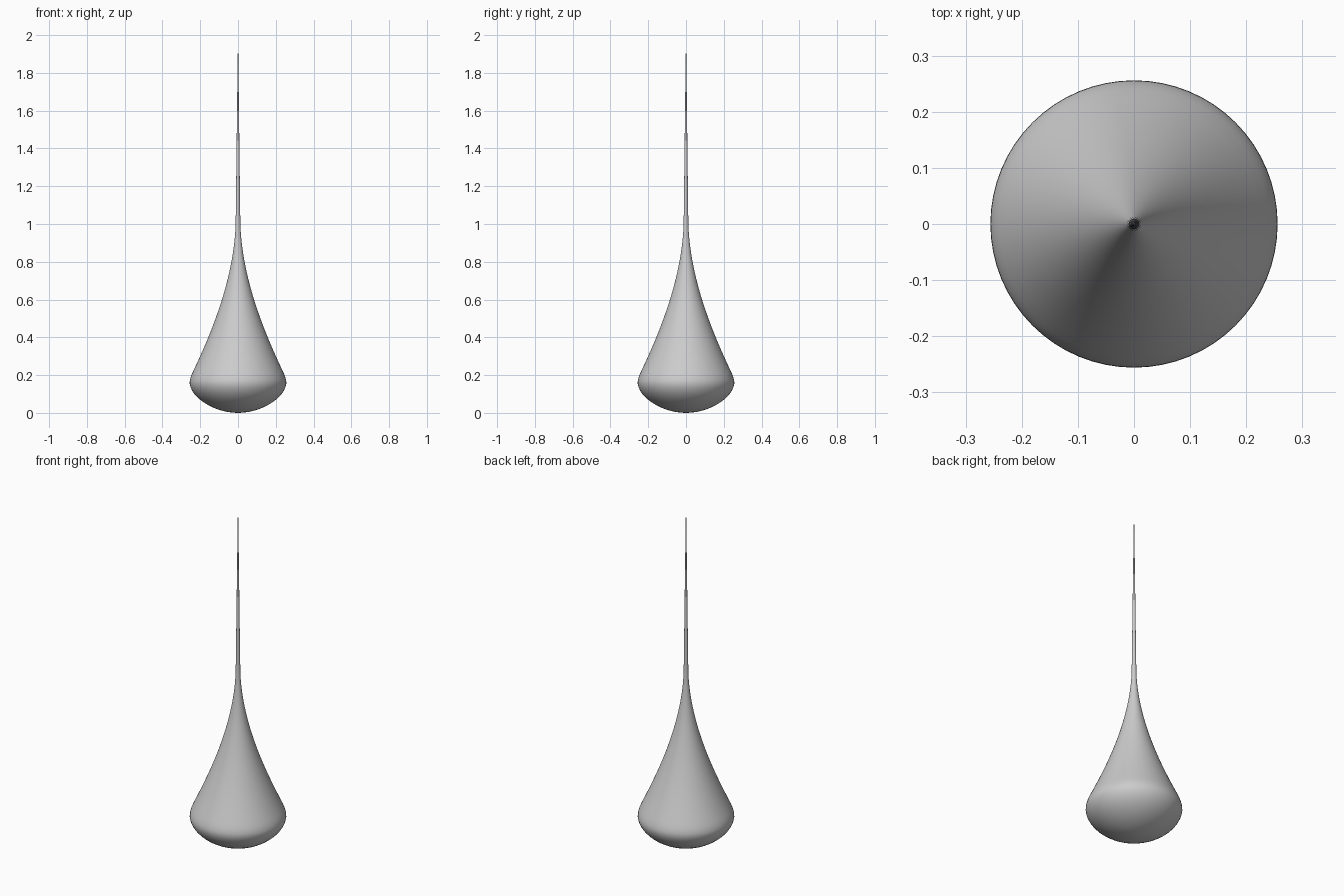
import bpy, bmesh, math
from mathutils import Vector
from mathutils.geometry import interpolate_bezier

if "Cube" in bpy.data.objects:
    bpy.data.objects.remove(bpy.data.objects["Cube"])

SIDES = 64

# Half profile as Bezier segments (radius, height): belly, shoulder, flank, stem
segments = [
    ((0, 0), (0.12, 0), (0.245, 0.075), (0.256, 0.155), 14),
    ((0.256, 0.155), (0.257, 0.175), (0.249, 0.195), (0.240, 0.215), 5),
    ((0.240, 0.215), (0.145, 0.415), (0.028, 0.69), (0.013, 0.98), 20),
    ((0.013, 0.98), (0.0105, 1.10), (0.007, 1.50), (0.0, 2.0), 12),
]
profile = []
for a, b, c, d, n in segments:
    pts = interpolate_bezier(*[Vector((p[0], 0, p[1])) for p in (a, b, c, d)], n)
    profile += pts if not profile else pts[1:]

# Spin the profile around z
bm = bmesh.new()
verts = [bm.verts.new(p) for p in profile]
edges = [bm.edges.new(pair) for pair in zip(verts, verts[1:])]
bmesh.ops.spin(bm, geom=verts + edges, cent=(0, 0, 0), axis=(0, 0, 1),
               angle=2 * math.pi, steps=SIDES)
bmesh.ops.remove_doubles(bm, verts=bm.verts, dist=0.00005)
bmesh.ops.recalc_face_normals(bm, faces=bm.faces)

mesh = bpy.data.meshes.new("drop_body")
bm.to_mesh(mesh)
bm.free()
mesh.shade_smooth()
drop = bpy.data.objects.new("drop_body", mesh)
bpy.context.collection.objects.link(drop)
